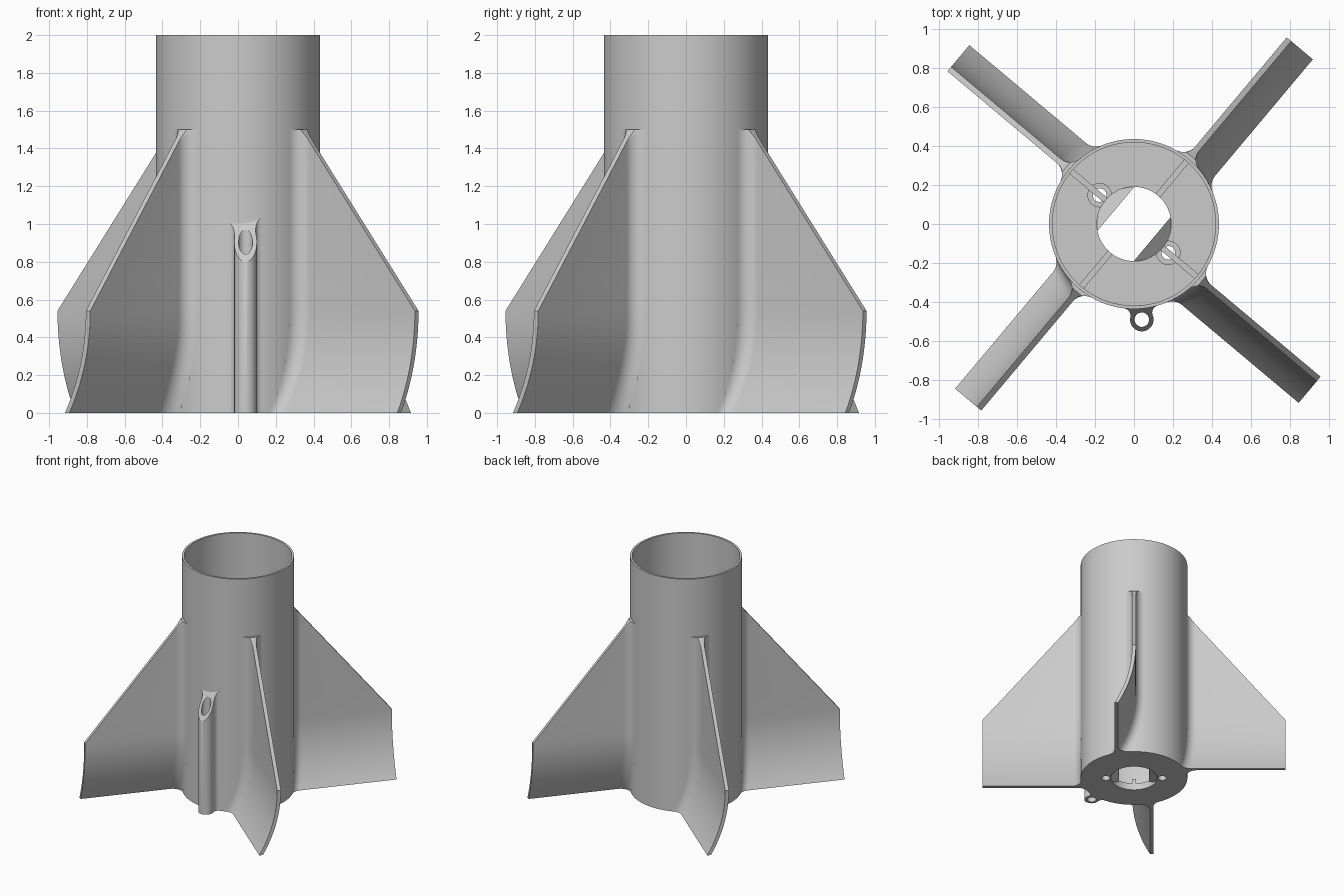
import bpy, bmesh
from math import sin, cos, pi, sqrt, atan2, radians
from mathutils import Vector, Matrix

if "Cube" in bpy.data.objects:
    bpy.data.objects.remove(bpy.data.objects["Cube"], do_unlink=True)

R_OUT, R_IN, FLOOR = 0.435, 0.418, 0.06
FIN_TIP, FIN_KNEE, FIN_TOP, FIN_HALF, FILLET = 1.235, 0.54, 1.5, 0.015, 0.08
CURVE_R = 1.08

grey = bpy.data.materials.new("light_grey")
grey.use_nodes = True
COLOUR = (0.6, 0.6, 0.6, 1)
grey.diffuse_color = COLOUR
grey.node_tree.nodes["Principled BSDF"].inputs["Base Color"].default_value = COLOUR


def finish(name, bm):
    bmesh.ops.recalc_face_normals(bm, faces=bm.faces)
    mesh = bpy.data.meshes.new(name)
    bm.to_mesh(mesh)
    bm.free()
    mesh.materials.append(grey)
    obj = bpy.data.objects.new(name, mesh)
    bpy.context.collection.objects.link(obj)
    return obj


def smooth(obj):
    bpy.ops.object.select_all(action='DESELECT')
    obj.select_set(True)
    bpy.context.view_layer.objects.active = obj
    bpy.ops.object.shade_smooth_by_angle(angle=radians(30))


def loft(name, rings):
    """Skin a stack of equal-length closed rings and cap both ends."""
    bm = bmesh.new()
    loops = [[bm.verts.new(p) for p in ring] for ring in rings]
    n = len(loops[0])
    for a, b in zip(loops, loops[1:]):
        for i in range(n):
            j = (i + 1) % n
            bm.faces.new((a[i], a[j], b[j], b[i]))
    bm.faces.new(loops[0])
    bm.faces.new(loops[-1])
    return finish(name, bm)


def circle(r, z, x=0, y=0, n=64):
    return [(x + r * cos(2 * pi * i / n), y + r * sin(2 * pi * i / n), z) for i in range(n)]


def cylinder(name, r, z0, z1, x=0, y=0, n=64):
    return loft(name, [circle(r, z0, x, y, n), circle(r, z1, x, y, n)])


def cut(obj, cutter):
    cutter.hide_render = True
    mod = obj.modifiers.new("cut", 'BOOLEAN')
    mod.operation, mod.solver, mod.object = 'DIFFERENCE', 'EXACT', cutter
    bpy.context.view_layer.objects.active = obj
    bpy.ops.object.modifier_apply(modifier=mod.name)
    bpy.data.objects.remove(cutter, do_unlink=True)


def arc(centre, start, end, steps):
    """Points on the short arc about centre from start to end."""
    a, b = start - centre, end - centre
    turn = atan2(a.x * b.y - a.y * b.x, a.dot(b))
    return [centre + Matrix.Rotation(turn * i / steps, 2) @ a for i in range(steps + 1)]


# Body tube, open at the top
bm = bmesh.new()
loops = [[bm.verts.new(p) for p in circle(r, z, n=96)]
         for r, z in ((R_IN, 0), (R_OUT, 0), (R_OUT, 2), (R_IN, 2))]
for k in range(4):
    a, b = loops[k], loops[(k + 1) % 4]
    for i in range(96):
        j = (i + 1) % 96
        bm.faces.new((a[i], a[j], b[j], b[i]))
smooth(finish("body_tube", bm))

# Floor plate with the central bore and two countersunk screw holes
floor = cylinder("floor_plate", R_IN + 0.005, 0, FLOOR, n=96)
cut(floor, cylinder("bore_cutter", 0.19, -0.1, 0.2))
for ang in (140, -40):
    x, y = 0.23 * cos(radians(ang)), 0.23 * sin(radians(ang))
    cut(floor, cylinder("screw_cutter", 0.035, -0.1, 0.2, x, y, 32))
    cut(floor, cylinder("sink_cutter", 0.06, FLOOR - 0.02, 0.2, x, y, 32))
smooth(floor)


# Swept fins with filleted roots
def fin_section(z):
    drop = max(FIN_KNEE - z, 0)
    shift = CURVE_R - sqrt(CURVE_R ** 2 - drop ** 2)
    slope = (FIN_TIP - 0.454) / (FIN_TOP - FIN_KNEE)
    tip = min(FIN_TIP, 0.454 + (FIN_TOP - z) * slope)
    sides = []
    for s in (-1, 1):
        t = shift + s * (FIN_HALF + FILLET)
        c = Vector((sqrt((R_OUT + FILLET) ** 2 - t * t), t))
        wall = c * (R_OUT / c.length)
        web = Vector((c.x, shift + s * FIN_HALF))
        pts = [wall.normalized() * (R_IN + 0.01)] + arc(c, wall, web, 10)
        sides.append(pts + [Vector((tip, web.y))])
    back = (sides[0][0] + sides[1][0]).normalized() * (R_IN + 0.01)
    ring = sides[0] + sides[1][::-1] + [back]
    return [(min(p.x, tip), -p.y, z) for p in ring]


levels = [FIN_KNEE * i / 14 for i in range(15)]
levels += [FIN_KNEE + (1.3 - FIN_KNEE) * i / 4 for i in range(1, 5)]
levels += [1.3 + (FIN_TOP - 1.3) * i / 16 for i in range(1, 17)]
for i, name in enumerate(("front_left", "back_left", "back_right", "front_right")):
    turn = Matrix.Rotation(radians(-40 + 90 * i), 4, 'Z')
    fin = loft(name + "_fin", [fin_section(z) for z in levels])
    fin.data.transform(turn)
    smooth(fin)

    # Thin straight rib across the floor, in line with the fin
    def outline(z):
        return [(u, t, z) for u, t in ((0.19, -FIN_HALF), (R_IN + 0.005, -FIN_HALF),
                                       (R_IN + 0.005, FIN_HALF), (0.19, FIN_HALF))]
    rib = loft(name + "_rib", [outline(FLOOR - 0.01), outline(FLOOR + 0.04)])
    rib.data.transform(turn)

# Sloped lips that close two sides of the bore
for name, ang in (("left_bore_lip", -40), ("right_bore_lip", 140)):
    half = 0.88
    seg = [Vector((0.19 * cos(a), 0.19 * sin(a), 0))
           for a in [half * (i / 8 - 1) for i in range(17)]]
    top = [(p.x, p.y, (0.19 - p.x) * 0.8 + 0.005) for p in seg]
    low = [(p.x, p.y, (0.19 - p.x) * 0.8) for p in seg]
    lip = loft(name, [low, top])
    lip.data.transform(Matrix.Rotation(radians(ang), 4, 'Z'))

# Guide tube on the front, blended into the body, with a slanted top
LUG = Vector((0.04, -0.49))
LUG_R, BLEND = 0.06, 0.038
d, along = LUG.length, LUG.normalized()
side = Vector((-along.y, along.x))
reach = R_OUT + BLEND
a = (reach ** 2 + d * d - (LUG_R + BLEND) ** 2) / (2 * d)
h = sqrt(reach ** 2 - a * a)
halves = []
for s in (-1, 1):
    c = along * a + side * (s * h)
    wall = c * (R_OUT / c.length)
    touch = LUG + (c - LUG) * (LUG_R / (LUG_R + BLEND))
    nose = LUG + along * LUG_R
    halves.append([wall.normalized() * (R_IN + 0.008)] + arc(c, wall, touch, 8)
                  + arc(LUG, touch, nose, 12)[1:])
section = halves[0] + halves[1][-2::-1]
lug = loft("guide_tube", [[(p.x, p.y, 0) for p in section],
                          [(p.x, p.y, 0.8 + (p.y + 0.55) * 1.75) for p in section]])
cut(lug, cylinder("guide_cutter", 0.037, -0.1, 1.2, LUG.x, LUG.y, 40))
smooth(lug)
